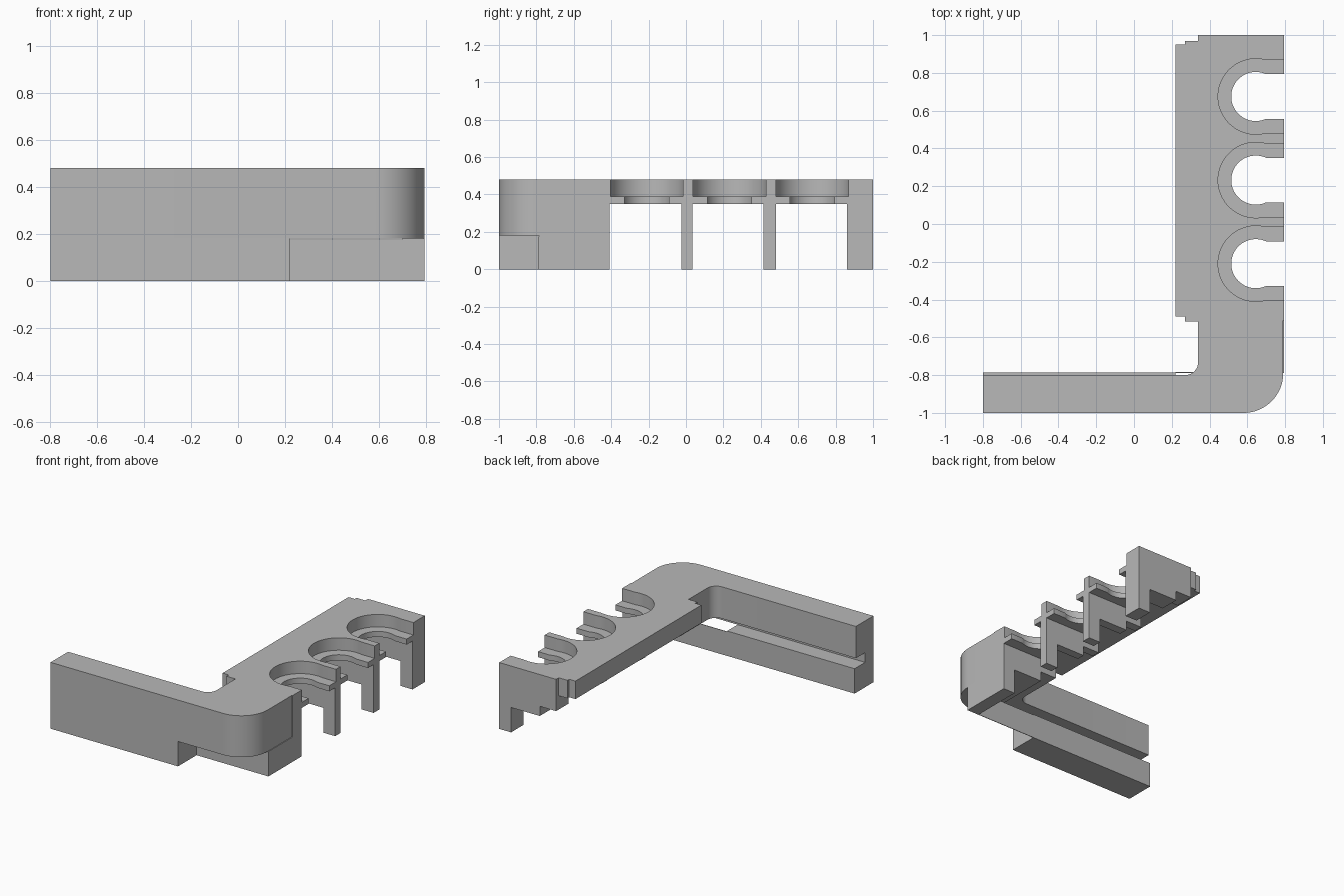
import bpy, bmesh
from math import sin, cos, asin, radians, degrees

cube = bpy.data.objects.get("Cube")
if cube:
    bpy.data.objects.remove(cube, do_unlink=True)

GREY = (0.48, 0.48, 0.48, 1)
mat = bpy.data.materials.new("plain_grey")
mat.use_nodes = True
mat.diffuse_color = GREY
bsdf = next(n for n in mat.node_tree.nodes if n.type == "BSDF_PRINCIPLED")
bsdf.inputs["Base Color"].default_value = GREY

LEFT, RIGHT, FRONT, BACK, TOP = -0.8, 0.795, -1.0, 1.0, 0.48
CUP_Y = (-0.21, 0.2325, 0.675)
BODY_END = -0.41          # back end of the solid corner block


def arc(cx, cy, r, start, end, n):
    angles = [radians(start + (end - start) * i / n) for i in range(n + 1)]
    return [(cx + r * cos(a), cy + r * sin(a)) for a in angles]


def prism(name, outline, lo, hi, axis="z"):
    """Extrude a closed outline: (x, y) along z, or (x, z) along y."""
    bm = bmesh.new()
    place = (lambda p: (p[0], p[1], lo)) if axis == "z" else (lambda p: (p[0], lo, p[1]))
    face = bm.faces.new([bm.verts.new(place(p)) for p in outline])
    grown = bmesh.ops.extrude_face_region(bm, geom=[face])["geom"]
    move = (0, 0, hi - lo) if axis == "z" else (0, hi - lo, 0)
    bmesh.ops.translate(bm, vec=move, verts=[g for g in grown if isinstance(g, bmesh.types.BMVert)])
    bmesh.ops.recalc_face_normals(bm, faces=bm.faces[:])
    mesh = bpy.data.meshes.new(name)
    bm.to_mesh(mesh)
    bm.free()
    mesh.materials.append(mat)
    obj = bpy.data.objects.new(name, mesh)
    bpy.context.collection.objects.link(obj)
    bpy.ops.object.select_all(action="DESELECT")
    obj.select_set(True)
    bpy.context.view_layer.objects.active = obj
    bpy.ops.object.shade_smooth_by_angle(angle=radians(30))
    return obj


def box(name, x0, x1, y0, y1, z0, z1):
    return prism(name, [(x0, y0), (x1, y0), (x1, y1), (x0, y1)], z0, z1)


def cup(y, r, half):
    """Keyhole notch opening to the right edge."""
    a = degrees(asin(half / r))
    return [(RIGHT, y - half)] + arc(0.645, y, r, -a, a - 360, 40) + [(RIGHT, y + half)]


# Shared outline pieces
outer = [(LEFT, FRONT)] + arc(0.58, -0.79, 0.21, -90, 0, 16) + [(0.79, -0.51), (RIGHT, -0.51)]
inner = arc(0.27, -0.73, 0.07, 0, -90, 10) + [(LEFT, -0.8)]
bar = [(RIGHT, BACK), (0.34, BACK), (0.34, 0.97), (0.27, 0.97), (0.27, 0.95), (0.22, 0.95),
       (0.22, -0.49), (0.27, -0.49), (0.27, -0.515), (0.34, -0.515)]


def slab(name, r, half, lo, hi):
    notches = [p for y in CUP_Y for p in cup(y, r, half)]
    prism(name, outer + notches + bar + inner, lo, hi)


# Top plate: wide cups above, narrower holes below leave a ledge
slab("cup_ledge_plate", 0.13, 0.118, 0.35, 0.39)
slab("top_plate", 0.2, 0.195, 0.39, TOP)

# Corner block and front arm, with the slot along the inner side
prism("upper_body", outer + [(RIGHT, BODY_END), (0.34, BODY_END)] + inner, 0.25, 0.35)
prism("slot_back", outer + [(RIGHT, BODY_END), (0.47, BODY_END), (0.47, -0.905), (LEFT, -0.905)],
      0.18, 0.25)
box("lower_front_arm", LEFT, 0.22, FRONT, -0.785, 0, 0.18)
box("lower_side_wall", 0.7, RIGHT, -0.785, BODY_END, 0, 0.18)
box("thin_corner_wall", 0.22, RIGHT, -0.788, -0.784, 0, 0.175)

# Stepped dividers between the cups and at the back end
step = [(RIGHT, 0), (RIGHT, 0.35), (0.34, 0.35), (0.34, 0.25),
        (0.47, 0.25), (0.47, 0.18), (0.7, 0.18), (0.7, 0)]
for name, y0, y1 in (("front_divider", -0.025, 0.035), ("middle_divider", 0.415, 0.48),
                     ("back_end_wall", 0.86, BACK)):
    prism(name, step, y0, y1, "y")
